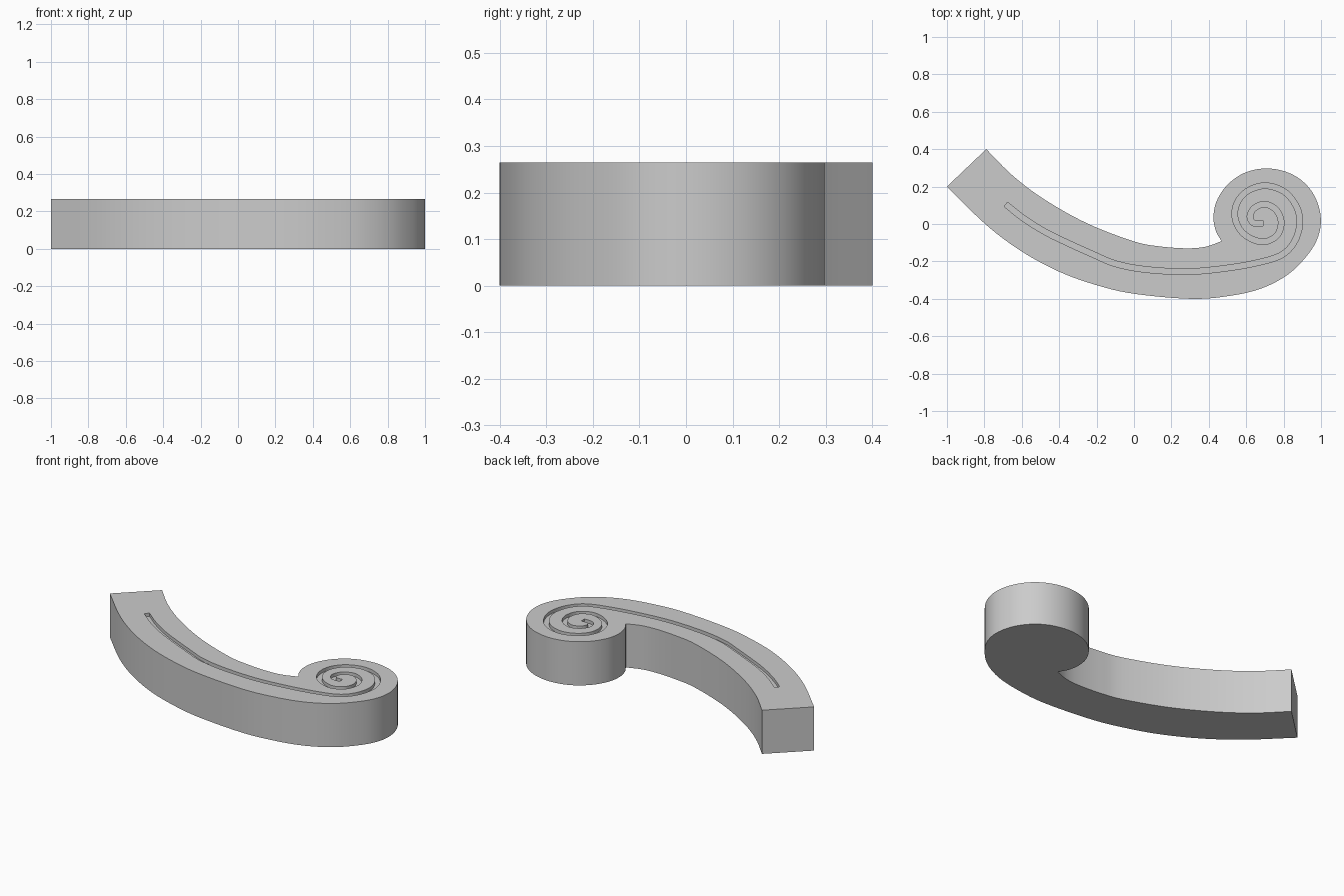
import bpy, bmesh
from mathutils import Vector

if "Cube" in bpy.data.objects:
    bpy.data.objects.remove(bpy.data.objects["Cube"])

HEIGHT = 0.265
GROOVE_WIDTH = 0.03
GROOVE_DEPTH = 0.02


def spline(points, steps=6):
    """Catmull-Rom curve through the given 2D points."""
    p = [Vector(q) for q in points]
    p = [2 * p[0] - p[1]] + p + [2 * p[-1] - p[-2]]
    out = []
    for a, b, c, d in zip(p, p[1:], p[2:], p[3:]):
        for i in range(steps):
            t = i / steps
            out.append(0.5 * (2 * b + (c - a) * t + (2 * a - 5 * b + 4 * c - d) * t ** 2
                              + (3 * b - a - 3 * c + d) * t ** 3))
    return out + [p[-2]]


def make_object(name, bm):
    bmesh.ops.recalc_face_normals(bm, faces=bm.faces[:])
    mesh = bpy.data.meshes.new(name)
    bm.to_mesh(mesh)
    bm.free()
    obj = bpy.data.objects.new(name, mesh)
    bpy.context.collection.objects.link(obj)
    return obj


# Scroll body: outer sweep and volute, then the inner edge back to the butt end
outer = spline([(-1, 0.2), (-0.79, -0.005), (-0.6, -0.147), (-0.4, -0.255), (-0.2, -0.327),
                (0, -0.373), (0.3, -0.4), (0.5, -0.386), (0.68, -0.345), (0.83, -0.265),
                (0.94, -0.15), (0.99, -0.05), (0.997, 0.05), (0.965, 0.15), (0.9, 0.23),
                (0.81, 0.28), (0.7, 0.297), (0.59, 0.273), (0.5, 0.21), (0.443, 0.125),
                (0.425, 0.04), (0.437, -0.035), (0.468, -0.092)])
inner = spline([(0.468, -0.092), (0.38, -0.122), (0.28, -0.13), (0.14, -0.12), (0, -0.093),
                (-0.25, 0.003), (-0.48, 0.132), (-0.65, 0.26), (-0.79, 0.4)])
bm = bmesh.new()
base = bm.faces.new([bm.verts.new((x, y, 0)) for x, y in outer + inner[1:]])
top = bmesh.ops.extrude_face_region(bm, geom=[base], use_keep_orig=True)
bmesh.ops.translate(bm, vec=(0, 0, HEIGHT),
                    verts=[g for g in top["geom"] if isinstance(g, bmesh.types.BMVert)])
body = make_object("scroll_body", bm)

# Groove cutter: rectangular strip along the arm that winds into the volute
path = spline([(-0.685, 0.105), (-0.59, 0.03), (-0.47, -0.045), (-0.34, -0.108), (-0.22, -0.162),
               (-0.1, -0.212), (0.06, -0.243), (0.28, -0.255), (0.48, -0.238), (0.66, -0.207),
               (0.79, -0.165), (0.86, -0.09), (0.887, 0.01), (0.865, 0.1), (0.8, 0.175),
               (0.7, 0.205), (0.605, 0.175), (0.55, 0.11), (0.54, 0.035), (0.57, -0.035),
               (0.63, -0.08), (0.7, -0.095), (0.765, -0.06), (0.787, 0.01), (0.76, 0.075),
               (0.7, 0.106), (0.643, 0.085), (0.62, 0.04), (0.64, 0.005), (0.69, 0.003)])
bm = bmesh.new()
rings = []
for i, p in enumerate(path):
    t = (path[min(i + 1, len(path) - 1)] - path[max(i - 1, 0)]).normalized()
    n = Vector((-t.y, t.x)) * GROOVE_WIDTH / 2
    low, high = HEIGHT - GROOVE_DEPTH, HEIGHT + 0.05
    rings.append([bm.verts.new((*q, z)) for q, z in
                  ((p - n, low), (p + n, low), (p + n, high), (p - n, high))])
for a, b in zip(rings, rings[1:]):
    for k in range(4):
        bm.faces.new((a[k], a[(k + 1) % 4], b[(k + 1) % 4], b[k]))
bm.faces.new(rings[0])
bm.faces.new(rings[-1])
cutter = make_object("groove_cutter", bm)
cutter.hide_render = True

# Carve the groove into the top
cut = body.modifiers.new("groove", 'BOOLEAN')
cut.operation = 'DIFFERENCE'
cut.solver = 'EXACT'
cut.object = cutter
bpy.context.view_layer.objects.active = body
body.select_set(True)
bpy.ops.object.modifier_apply(modifier=cut.name)
bpy.data.objects.remove(cutter)
bpy.ops.object.shade_smooth_by_angle(angle=0.5)
